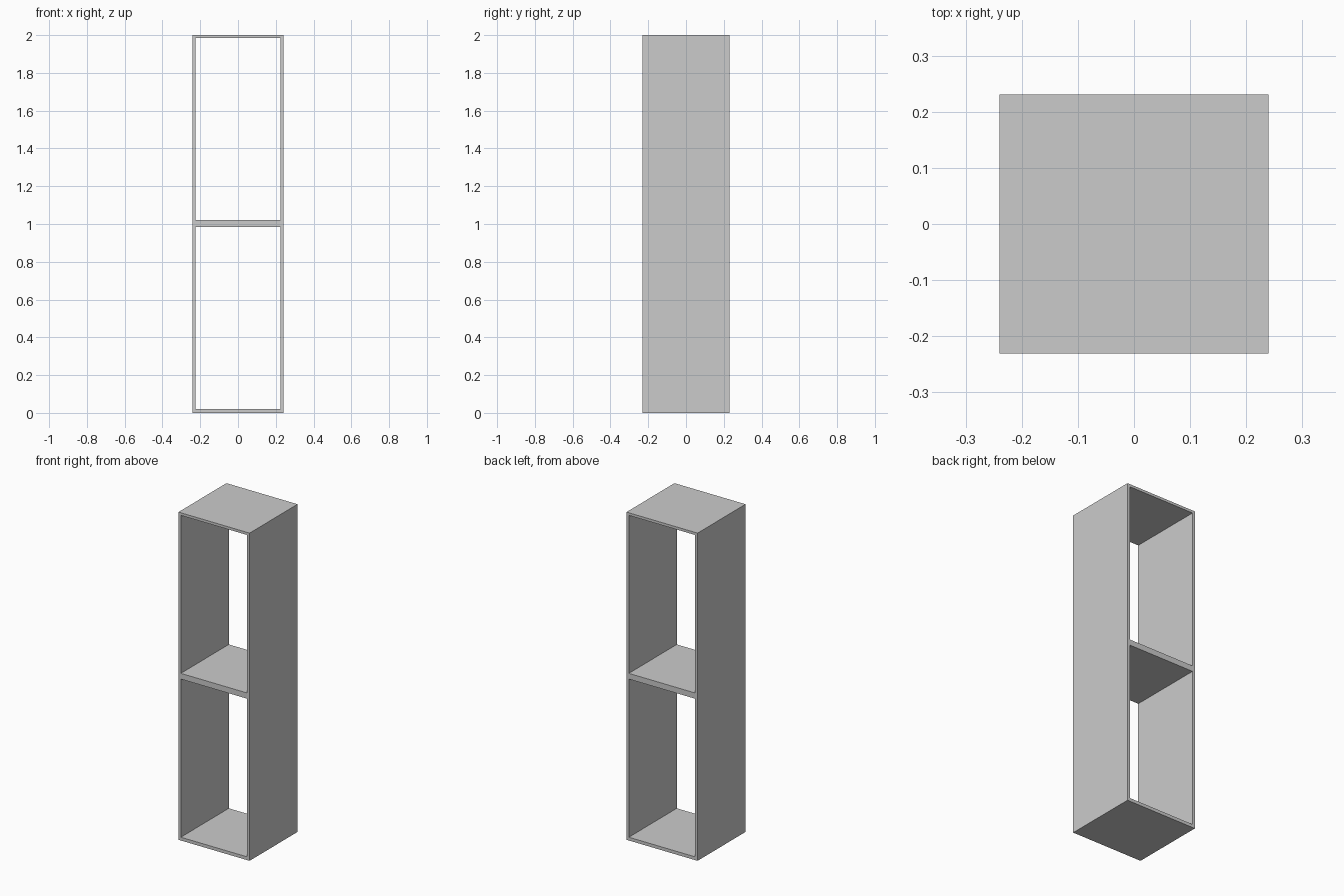
import bpy
import bmesh

if "Cube" in bpy.data.objects:
    bpy.data.objects.remove(bpy.data.objects["Cube"])

# Grid lines of the front outline: side panels in x, shelves in z
XS = [-0.24, -0.224, 0.224, 0.24]
ZS = [0.0, 0.02, 0.985, 1.02, 1.984, 2.0]
HALF_DEPTH = 0.231

# Front frame with two openings left empty
bm = bmesh.new()
grid = [[bm.verts.new((x, -HALF_DEPTH, z)) for x in XS] for z in ZS]
for j in range(len(ZS) - 1):
    for i in range(len(XS) - 1):
        if i == 1 and j in (1, 3):
            continue
        bm.faces.new((grid[j][i], grid[j][i + 1], grid[j + 1][i + 1], grid[j + 1][i]))

# Extrude the frame back to full depth
res = bmesh.ops.extrude_face_region(bm, geom=bm.faces[:], use_keep_orig=True)
moved = [g for g in res["geom"] if isinstance(g, bmesh.types.BMVert)]
bmesh.ops.translate(bm, verts=moved, vec=(0, 2 * HALF_DEPTH, 0))
bmesh.ops.recalc_face_normals(bm, faces=bm.faces[:])

# Open shelf carcass
mesh = bpy.data.meshes.new("shelf_carcass")
bm.to_mesh(mesh)
bm.free()
obj = bpy.data.objects.new("shelf_carcass", mesh)
bpy.context.collection.objects.link(obj)
